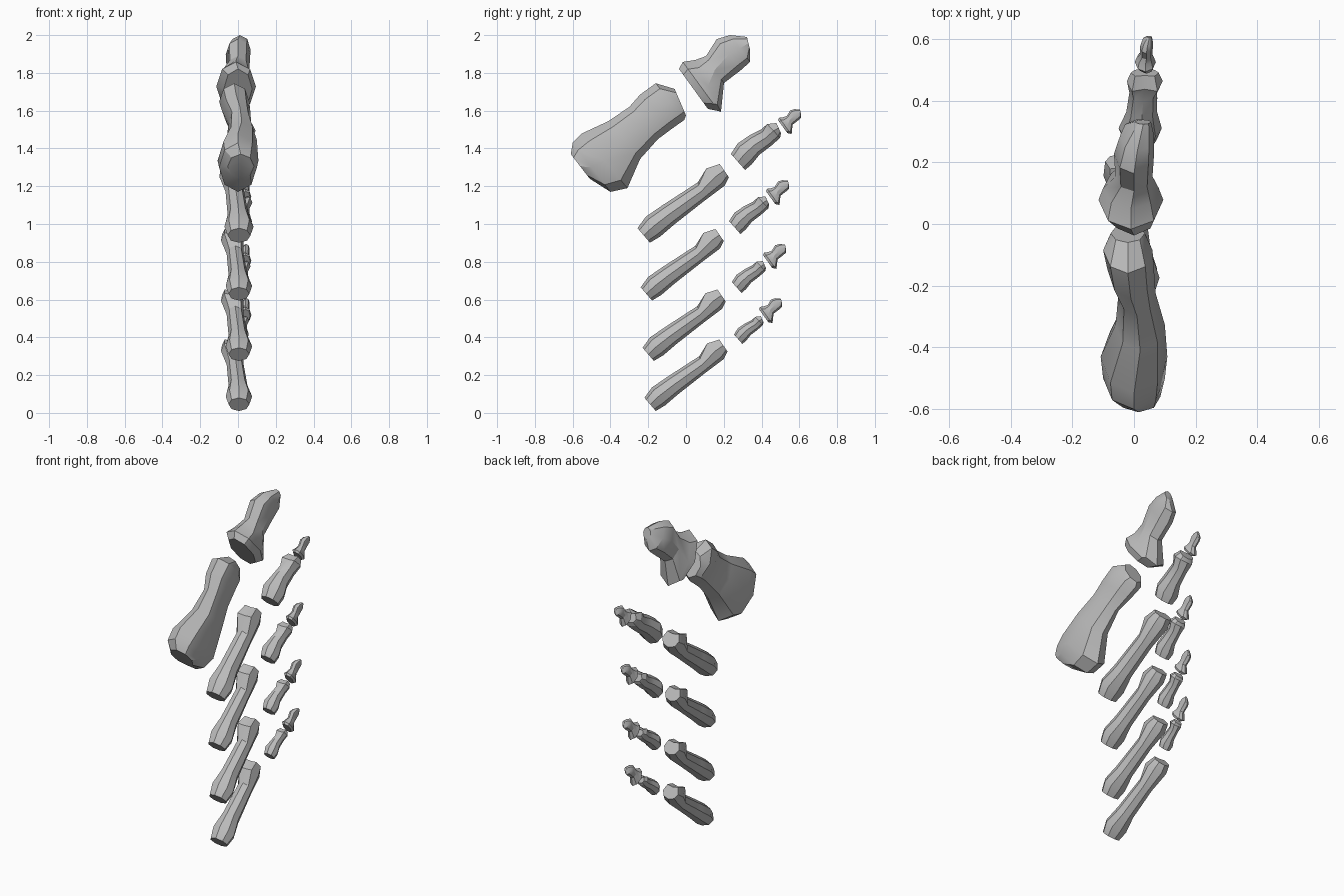
import bpy, math

cube = bpy.data.objects.get("Cube")
if cube:
    bpy.data.objects.remove(cube, do_unlink=True)

bone_grey = bpy.data.materials.new("bone grey")
bone_grey.use_nodes = True
colour = (0.5, 0.5, 0.5, 1)
bone_grey.diffuse_color = colour
bone_grey.node_tree.nodes["Principled BSDF"].inputs["Base Color"].default_value = colour

SIDES = 8


def bone(name, rings, origin=(0, 0, 0), scale=1.0, groove=0.0):
    """Loft rings given as (top y, top z, bottom y, bottom z, half width, x centre)."""
    ox, oy, oz = origin
    verts, faces = [], []
    for r, (ty, tz, by, bz, half, cx) in enumerate(rings):
        for k in range(SIDES):
            a = math.tau * k / SIDES
            s, c = math.sin(a), math.cos(a)
            # the joint end carries a shallow groove between two knuckles
            if groove and r >= len(rings) - 2:
                c = 1 - groove if k == 0 else c
                if k in (1, SIDES - 1):
                    c = 0.95
            f = (1 + c) / 2
            verts.append((ox + scale * (cx + half * s),
                          oy + scale * (by + (ty - by) * f),
                          oz + scale * (bz + (tz - bz) * f)))
    for r in range(len(rings) - 1):
        for k in range(SIDES):
            a, b = r * SIDES + k, r * SIDES + (k + 1) % SIDES
            faces.append((a, b, b + SIDES, a + SIDES))
    faces.append(tuple(reversed(range(SIDES))))
    faces.append(tuple(range(len(verts) - SIDES, len(verts))))
    mesh = bpy.data.meshes.new(name)
    mesh.from_pydata(verts, [], faces)
    mesh.materials.append(bone_grey)
    obj = bpy.data.objects.new(name, mesh)
    bpy.context.collection.objects.link(obj)
    # outward normals, then soft shading with crisp edges
    bpy.ops.object.select_all(action='DESELECT')
    obj.select_set(True)
    bpy.context.view_layer.objects.active = obj
    bpy.ops.object.mode_set(mode='EDIT')
    bpy.ops.mesh.select_all(action='SELECT')
    bpy.ops.mesh.normals_make_consistent(inside=False)
    bpy.ops.object.mode_set(mode='OBJECT')
    bpy.ops.object.shade_smooth_by_angle(angle=math.radians(30))
    return obj


# Heavy first bone of the thumb
thumb_shaft = [
    (-.61, 1.37, -.51, 1.24, .07, .015),
    (-.60, 1.43, -.40, 1.17, .10, 0),
    (-.55, 1.48, -.31, 1.19, .108, 0),
    (-.41, 1.545, -.243, 1.344, .08, .02),
    (-.30, 1.62, -.148, 1.45, .06, .01),
    (-.243, 1.685, -.06, 1.515, .075, -.01),
    (-.16, 1.745, -.01, 1.55, .08, -.02),
    (-.06, 1.715, 0, 1.575, .055, -.02),
]

# End bone with a flared socket, narrow neck and rounded hook
end_bone = [
    (0, .228, .153, .016, .075, 0),
    (.02, .265, .21, .005, .105, -.01),
    (.085, .275, .222, 0, .09, -.01),
    (.143, .296, .238, .153, .06, 0),
    (.2, .386, .328, .222, .065, 0),
    (.27, .407, .376, .265, .055, .01),
    (.36, .397, .375, .333, .025, .03),
]

# Long finger bone
long_bone = [
    (-.22, .08, -.16, .01, .055, .005),
    (-.18, .135, -.11, .04, .07, .005),
    (-.1, .19, -.04, .1, .05, 0),
    (.07, .3, .1, .21, .045, -.015),
    (.11, .37, .2, .285, .06, -.03),
    (.175, .39, .22, .325, .05, -.035),
]

# Short finger bone
short_bone = [
    (0, .085, .075, 0, .055, .01),
    (.035, .14, .11, .03, .07, .01),
    (.1, .185, .15, .08, .05, .015),
    (.16, .215, .215, .13, .045, .02),
    (.19, .245, .26, .17, .058, .025),
    (.24, .25, .265, .195, .045, .025),
]

bone("thumb_shaft", thumb_shaft)
bone("thumb_end", end_bone, (0, -.037, 1.593))

# Four fingers, lowest first: long bone, short bone and end bone placements
fingers = [
    ("lowest", (0, 0, 0), 1, (.254, .365), .59, (.386, .475)),
    ("lower", (0, -.01, .265), 1, (.243, .635), .68, (.407, .762)),
    ("upper", (0, -.02, .585), 1, (.228, .947), .8, (.423, 1.1)),
    ("highest", (0, -.015, .89), 1.1, (.238, 1.286), 1, (.487, 1.476)),
]
for label, long_at, long_size, short_at, short_size, end_at in fingers:
    bone(label + "_long_bone", long_bone, long_at, long_size, groove=.2)
    bone(label + "_short_bone", short_bone, (.01, *short_at), short_size, groove=.25)
    bone(label + "_end_bone", end_bone, (.04, *end_at), .325)
